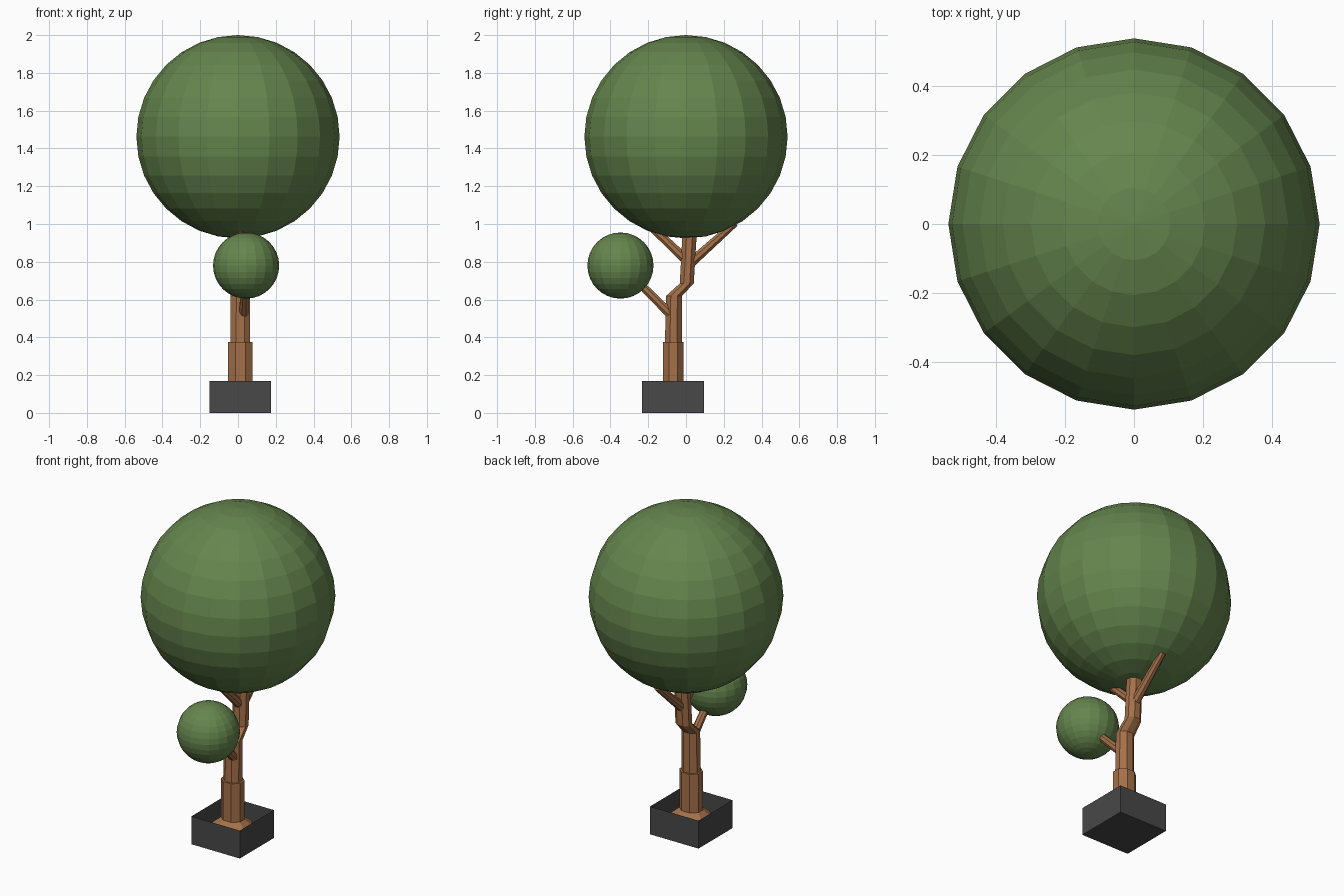
import bpy, bmesh, math
from mathutils import Vector

cube = bpy.data.objects.get("Cube")
if cube:
    bpy.data.objects.remove(cube)


def make_material(name, color):
    mat = bpy.data.materials.new(name)
    mat.use_nodes = True
    mat.diffuse_color = (*color, 1)
    mat.node_tree.nodes["Principled BSDF"].inputs["Base Color"].default_value = (*color, 1)
    return mat


leaf_green = make_material("leaf green", (0.13, 0.235, 0.075))
bark_brown = make_material("bark brown", (0.38, 0.165, 0.068))
pot_grey = make_material("pot grey", (0.065, 0.065, 0.065))


def finish(bm, name, mat):
    bmesh.ops.recalc_face_normals(bm, faces=bm.faces)
    mesh = bpy.data.meshes.new(name)
    bm.to_mesh(mesh)
    bm.free()
    mesh.materials.append(mat)
    obj = bpy.data.objects.new(name, mesh)
    bpy.context.collection.objects.link(obj)
    return obj


def foliage(name, center, radius):
    bm = bmesh.new()
    bmesh.ops.create_uvsphere(bm, u_segments=20, v_segments=16, radius=radius)
    bmesh.ops.translate(bm, verts=bm.verts, vec=center)
    finish(bm, name, leaf_green)


def tube(name, rings, side, up, sides=8):
    """Skin rings given as (center, half width along side, half width along up)."""
    bm = bmesh.new()
    grow = 1 / math.cos(math.pi / sides)
    loops = []
    for center, a, b in rings:
        loop = []
        for i in range(sides):
            t = (i + 0.5) * math.tau / sides
            offset = side * (a * math.cos(t)) + up * (b * math.sin(t))
            loop.append(bm.verts.new(Vector(center) + offset * grow))
        loops.append(loop)
    for low, high in zip(loops, loops[1:]):
        for i in range(sides):
            j = (i + 1) % sides
            bm.faces.new((low[i], low[j], high[j], high[i]))
    bm.faces.new(loops[0])
    bm.faces.new(loops[-1])
    finish(bm, name, bark_brown)


def branch(name, start, end, r_start, r_end):
    direction = (Vector(end) - Vector(start)).normalized()
    side = Vector((1, 0, 0))
    up = direction.cross(side).normalized()
    tube(name, [(start, r_start, r_start), (end, r_end, r_end)], side, up)


# Open-topped square pot
bm = bmesh.new()
bmesh.ops.create_cube(bm, size=1)
bmesh.ops.scale(bm, verts=bm.verts, vec=(0.326, 0.328, 0.17))
bmesh.ops.translate(bm, verts=bm.verts, vec=(0.013, -0.07, 0.085))
top = [f for f in bm.faces if f.normal.z > 0.9]
bmesh.ops.delete(bm, geom=top, context='FACES_ONLY')
finish(bm, "pot", pot_grey)

# Trunk base with flared root, then the bent upper trunk
X, Y = Vector((1, 0, 0)), Vector((0, 1, 0))
tube("trunk_base", [((0.012, -0.067, 0.06), 0.12, 0.12),
                    ((0.012, -0.067, 0.10), 0.11, 0.11),
                    ((0.012, -0.067, 0.14), 0.064, 0.055),
                    ((0.012, -0.067, 0.375), 0.064, 0.055)], X, Y)
tube("trunk", [((0.012, -0.067, 0.36), 0.052, 0.045),
               ((0.012, -0.063, 0.62), 0.051, 0.042),
               ((0.012, 0.004, 0.685), 0.046, 0.037),
               ((0.012, 0.022, 1.0), 0.043, 0.038)], X, Y)

# Side branches
branch("lower_branch", (0.03, -0.06, 0.50), (0.037, -0.28, 0.72), 0.025, 0.02)
branch("front_branch", (0.012, 0.01, 0.80), (0.012, -0.22, 1.02), 0.026, 0.02)
branch("back_branch", (0.012, 0.02, 0.79), (0.012, 0.26, 1.005), 0.026, 0.019)

# Crown and small side tuft
foliage("crown", (0, 0, 1.462), 0.538)
foliage("side_tuft", (0.043, -0.347, 0.78), 0.175)
